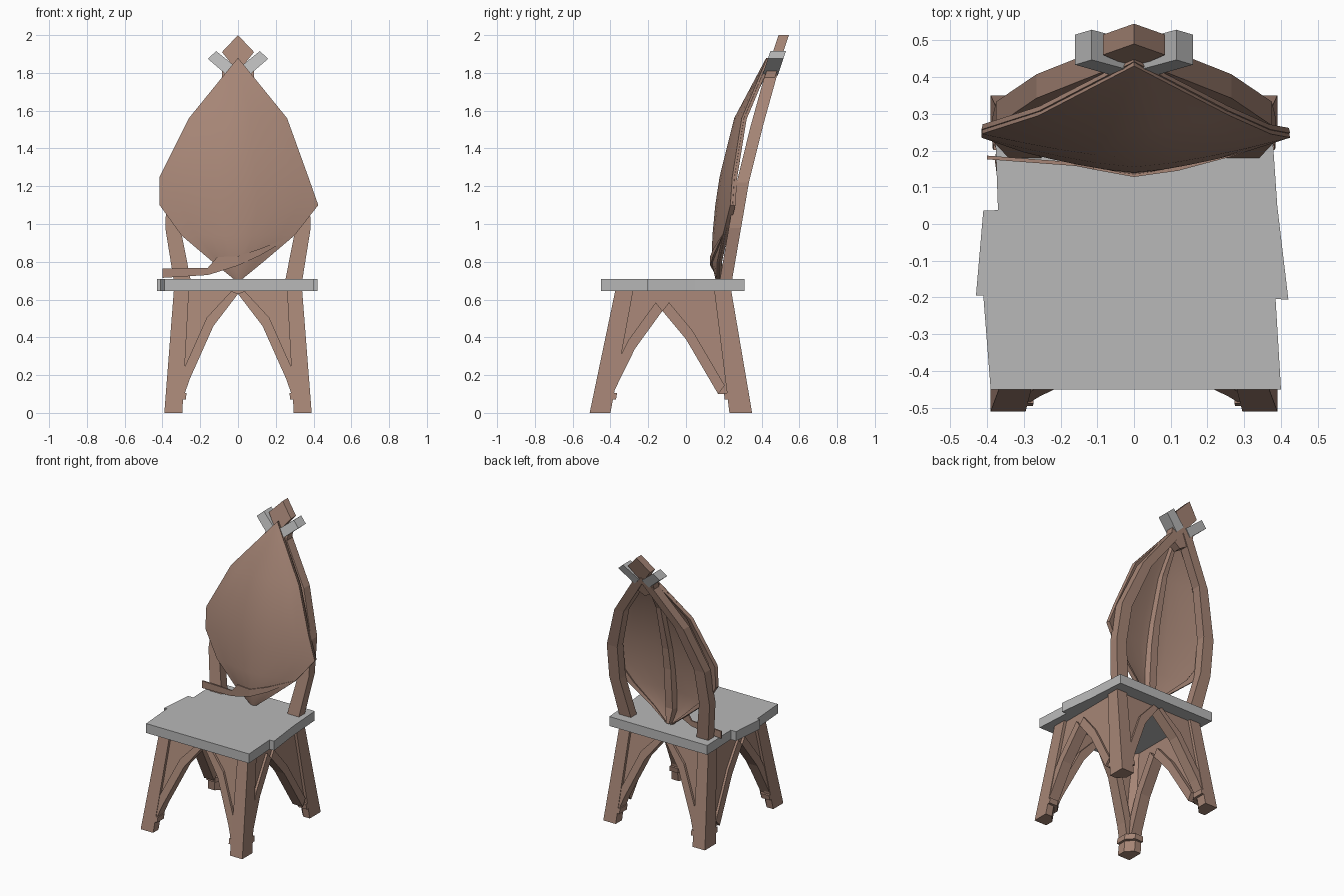
import bpy, bmesh
from math import radians

cube = bpy.data.objects.get("Cube")
if cube:
    bpy.data.objects.remove(cube, do_unlink=True)


def material(name, rgb):
    m = bpy.data.materials.new(name)
    m.use_nodes = True
    m.diffuse_color = (*rgb, 1)
    bsdf = next(n for n in m.node_tree.nodes if n.type == 'BSDF_PRINCIPLED')
    bsdf.inputs["Base Color"].default_value = (*rgb, 1)
    return m


WOOD = material("brown wood", (0.38, 0.235, 0.18))
GREY = material("pale grey", (0.48, 0.48, 0.48))
SEAT = 0.645


def finish(name, bm, mat):
    bmesh.ops.remove_doubles(bm, verts=bm.verts, dist=0.0005)
    bmesh.ops.recalc_face_normals(bm, faces=bm.faces)
    mesh = bpy.data.meshes.new(name)
    bm.to_mesh(mesh)
    bm.free()
    mesh.materials.append(mat)
    obj = bpy.data.objects.new(name, mesh)
    bpy.context.collection.objects.link(obj)
    return obj


def loft(name, rings, mat):
    """Skin a list of equal-length rings and cap both ends."""
    bm = bmesh.new()
    rows = [[bm.verts.new(p) for p in r] for r in rings]
    n = len(rows[0])
    for a, b in zip(rows, rows[1:]):
        for i in range(n):
            j = (i + 1) % n
            bm.faces.new((a[i], a[j], b[j], b[i]))
    bm.faces.new(rows[0])
    bm.faces.new(rows[-1])
    return finish(name, bm, mat)


def slab(name, outline, place, d0, d1, mat=WOOD):
    """Extrude a 2D outline from depth d0 to d1 through a placing function."""
    return loft(name, [[place(u, v, d) for u, v in outline] for d in (d0, d1)], mat)


def lerp_table(table, z):
    for (z0, a), (z1, b) in zip(table, table[1:]):
        if z <= z1:
            break
    return a + (b - a) * (z - z0) / (z1 - z0)


# Sloping planes of the leg faces
def front_plane(u, z, d): return (u, -0.51 + 0.21 * z + d, z)
def back_plane(u, z, d): return (u, 0.35 - 0.17 * z - d, z)


# Seat planks
planks = {
    "seat_front_plank": ((-0.39, -0.45), (0.40, -0.45), (0.385, -0.2), (-0.41, -0.195)),
    "seat_middle_plank": ((-0.43, -0.195), (0.42, -0.205), (0.39, 0.048), (-0.41, 0.037)),
    "seat_back_plank": ((-0.37, 0.037), (0.39, 0.048), (0.372, 0.31), (-0.38, 0.31)),
}
for name, outline in planks.items():
    slab(name, outline, lambda u, v, d: (u, v, d), SEAT, 0.71, GREY)


# Leg posts with a chamfered inner corner
def post_ring(s, outer_y, inner_y, z, grow=0):
    t = z / SEAT
    xo, xi = 0.39 - 0.05 * t, 0.295 - 0.035 * t - grow
    yo = outer_y[0] + (outer_y[1] - outer_y[0]) * t
    yi = inner_y[0] + (inner_y[1] - inner_y[0]) * t
    k = 1 if yi > yo else -1
    yi += k * grow
    return [(s * x, y, z) for x, y in
            ((xo, yo), (xi, yo), (xi, yi - k * 0.05), (xi + 0.045, yi), (xo, yi))]


def brace(name, edge, post, place, out):
    """Arched rib along the edge with a recessed web filling up to the post."""
    shifted = [(u + out * 0.035, min(z + 0.045, SEAT)) for u, z in reversed(edge)]
    slab(name + "_rib", edge + shifted, place, 0.004, 0.08)
    slab(name + "_web", edge + [(edge[-1][0], SEAT)] + post, place, 0.02, 0.05)


front_arch = [(0.29, 0.08), (0.255, 0.18), (0.13, 0.46), (0, 0.63)]
side_arch = {"front": [(-0.388, 0.1), (-0.27, 0.34), (-0.125, 0.54)],
             "back": [(0.17, 0.1), (0, 0.39), (-0.125, 0.54)]}
side_post = {"front": [(-0.35, SEAT), (-0.45, 0.1)],
             "back": [(0.22, SEAT), (0.28, 0.1)]}
leg_y = {"front": ((-0.51, -0.375), (-0.4, -0.28)),
         "back": ((0.35, 0.24), (0.23, 0.15))}

for side, s in (("left", 1), ("right", -1)):
    def side_plane(u, z, d): return (s * (0.39 - 0.078 * z - d), u, z)
    for end in ("front", "back"):
        tag = f"{end}_{side}"
        yo, yi = leg_y[end]
        loft(tag + "_leg", [post_ring(s, yo, yi, z) for z in (0, SEAT)], WOOD)
        loft(tag + "_foot_cuff",
             [post_ring(s, yo, yi, z, 0.016) for z in (0.07, 0.105)], WOOD)
        plane = front_plane if end == "front" else back_plane
        brace(tag + "_cross_brace", [(s * u, z) for u, z in front_arch],
              [(s * 0.32, SEAT), (s * 0.33, 0.1)], plane, s)
        brace(tag + "_side_brace", side_arch[end], side_post[end], side_plane,
              -1 if end == "front" else 1)

# Leaning back frame, bent outward and then in to the peak
lean = [(0.71, 0.18), (1.26, 0.275), (1.76, 0.405), (2.0, 0.485)]
def lean_plane(u, z, d): return (u, lerp_table(lean, z) + d, z)


frame = [(0.34, 0.25, 0.7), (0.385, 0.305, 0.98), (0.375, 0.295, 1.22),
         (0.265, 0.195, 1.52), (0.04, -0.03, 1.84)]
for side, s in (("left", 1), ("right", -1)):
    rings = []
    for xo, xi, z in frame:
        rings.append([lean_plane(s * x, z, d) for x, d in
                      ((xo, 0), (xi, 0), (xi, 0.065), (xo, 0.065))])
    loft(f"back_frame_{side}", rings, WOOD)
    # Crossed grey binding at the peak
    slab(f"peak_binding_{side}",
         [(s * u, z) for u, z in
          ((0.115, 1.915), (0.16, 1.875), (0.055, 1.785), (0.01, 1.83))],
         lean_plane, -0.01, 0.072, GREY)

# Pointed finial
half = [(0.085, 1.91), (0.045, 1.86), (0.085, 1.81), (0.085, 1.75)]
slab("peak_finial", [(0, 2.0)] + half + [(0, 1.7)] + [(-u, z) for u, z in reversed(half)],
     lean_plane, 0.005, 0.06)

# Bowed back shell: height, right edge, left edge, centre y, edge y
shell_rows = [
    (0.69, 0, 0, 0.16, 0.165),
    (0.80, -0.135, 0.135, 0.135, 0.165),
    (0.94, -0.30, 0.30, 0.14, 0.195),
    (1.10, -0.415, 0.425, 0.155, 0.235),
    (1.25, -0.415, 0.372, 0.178, 0.245),
    (1.56, -0.26, 0.26, 0.255, 0.295),
    (1.88, 0, 0, 0.425, 0.43),
]
centre = [(r[0], r[3]) for r in shell_rows]


def sheet(name, steps, offset, thick):
    bm = bmesh.new()
    rows = []
    for z, xr, xl, yc, ye in shell_rows:
        rows.append([bm.verts.new((t * xl if t > 0 else -t * xr,
                                   yc + (ye - yc) * abs(t) ** 1.4 + offset, z))
                     for t in steps])
    for a, b in zip(rows, rows[1:]):
        for i in range(len(steps) - 1):
            bm.faces.new((a[i], a[i + 1], b[i + 1], b[i]))
    bmesh.ops.dissolve_degenerate(bm, edges=bm.edges, dist=0.0005)
    obj = finish(name, bm, WOOD)
    # Face the sheet forward, then thicken it backward
    if sum(p.normal.y for p in obj.data.polygons) > 0:
        obj.data.flip_normals()
    mod = obj.modifiers.new("thickness", 'SOLIDIFY')
    mod.thickness, mod.offset = thick, -1
    bpy.ops.object.select_all(action='DESELECT')
    obj.select_set(True)
    bpy.context.view_layer.objects.active = obj
    bpy.ops.object.modifier_apply(modifier=mod.name)
    bpy.ops.object.shade_smooth_by_angle(angle=radians(35))


sheet("back_shell", [i / 4 for i in range(-4, 5)], 0, 0.015)
sheet("shell_rim_left", [0.86, 1], 0.012, 0.015)
sheet("shell_rim_right", [-1, -0.86], 0.012, 0.015)

# Central rib behind the shell
loft("shell_rib", [[(x, lerp_table(centre, z) + d, z) for x, d in
                    ((-w, 0.008), (w, 0.008), (w * 0.6, 0.05), (-w * 0.6, 0.05))]
                   for z, w in ((0.72, 0.02), (0.82, 0.045), (1.1, 0.045),
                                (1.25, 0.04), (1.56, 0.03), (1.8, 0.015))], WOOD)

# Loose strip split from the lower edge of the shell
strip = [(-0.4, 0.715, 0.765, 0.176), (-0.16, 0.73, 0.768, 0.158),
         (-0.11, 0.745, 0.825, 0.148), (0, 0.78, 0.83, 0.128),
         (0.12, 0.835, 0.87, 0.145), (0.3, 0.94, 0.945, 0.193)]
loft("loose_strip", [[(x, y, lo), (x, y, hi), (x, y + 0.01, hi), (x, y + 0.01, lo)]
                     for x, lo, hi, y in strip], WOOD)
